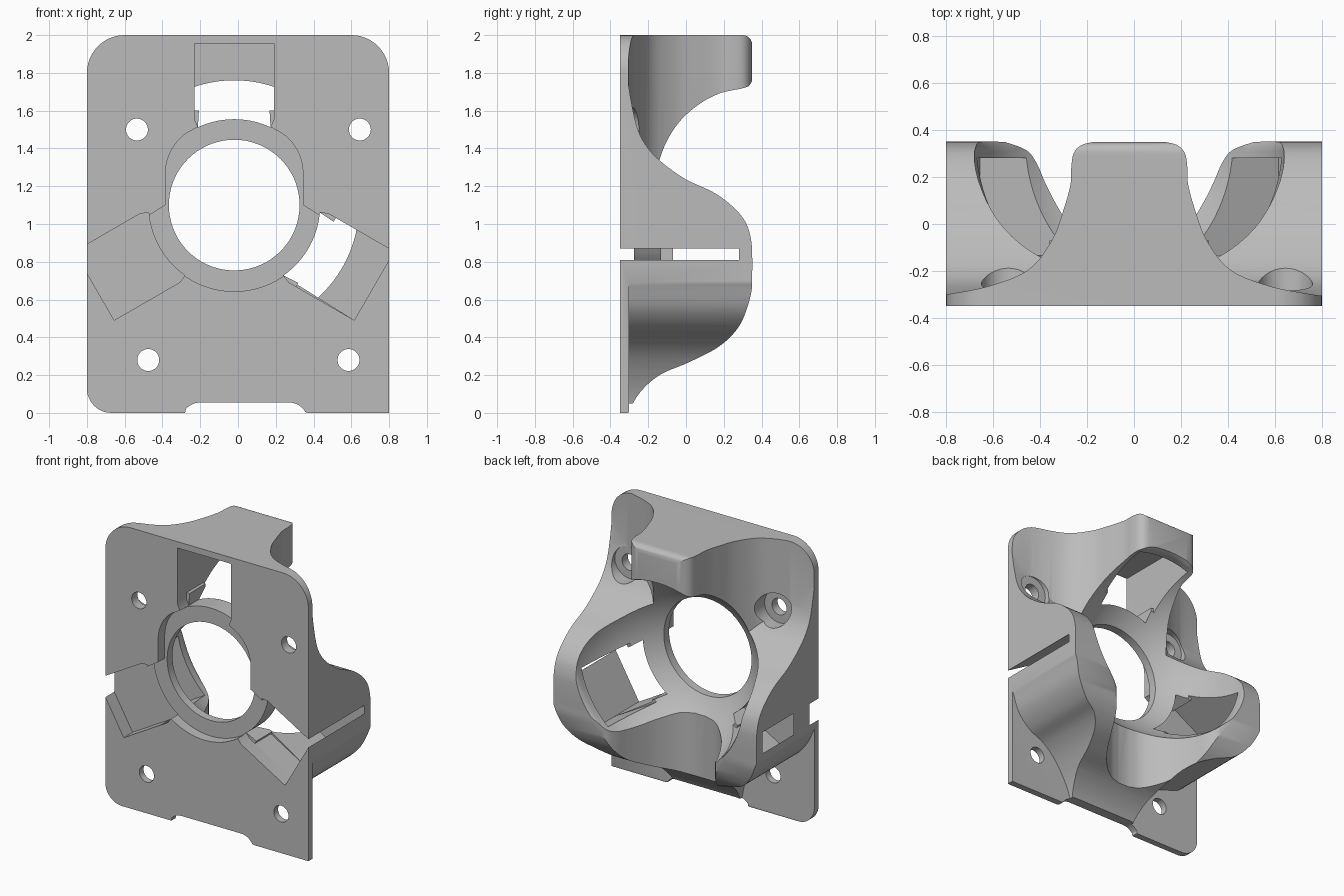
import bpy, bmesh, math
from mathutils import Vector, Matrix

if bpy.data.objects.get("Cube"):
    bpy.data.objects.remove(bpy.data.objects["Cube"], do_unlink=True)

CENTRE = Vector((-0.02, 0, 1.1))
BACK = Vector((0, 1, 0))

grey = bpy.data.materials.new("plain_grey")
grey.use_nodes = True
grey.diffuse_color = (0.5, 0.5, 0.5, 1)
grey.node_tree.nodes["Principled BSDF"].inputs["Base Color"].default_value = (0.5, 0.5, 0.5, 1)


def add_object(name, bm):
    bmesh.ops.recalc_face_normals(bm, faces=bm.faces[:])
    mesh = bpy.data.meshes.new(name)
    bm.to_mesh(mesh)
    bm.free()
    mesh.materials.append(grey)
    obj = bpy.data.objects.new(name, mesh)
    bpy.context.collection.objects.link(obj)
    return obj


def prism(name, points, direction):
    """Closed outline swept along a direction."""
    bm = bmesh.new()
    face = bm.faces.new([bm.verts.new(p) for p in points])
    swept = bmesh.ops.extrude_face_region(bm, geom=[face])
    verts = [v for v in swept["geom"] if isinstance(v, bmesh.types.BMVert)]
    bmesh.ops.translate(bm, verts=verts, vec=direction)
    return add_object(name, bm)


def plan(name, outline, y0, y1):
    """Front outline in x and z swept from y0 to y1."""
    return prism(name, [Vector((x, y0, z)) for x, z in outline], BACK * (y1 - y0))


def side(name, outline):
    """Side outline in y and z swept across the whole width."""
    return prism(name, [Vector((-1, y, z)) for y, z in outline], Vector((2, 0, 0)))


def upright(name, half, closing_y, height):
    """Symmetric outline in x and y swept up or down from the bore centre."""
    section = [(-w, y) for w, y in reversed(half)] + half
    section += [(half[-1][0], closing_y), (-half[-1][0], closing_y)]
    return prism(name, [CENTRE + Vector((w, y, 0)) for w, y in section], Vector((0, 0, height)))


def arc(cx, cz, r, start, end, steps=12):
    angles = [math.radians(start + (end - start) * i / steps) for i in range(steps + 1)]
    return [(cx + r * math.cos(a), cz + r * math.sin(a)) for a in angles]


def smooth_path(points, steps=5):
    """Catmull-Rom curve through a few points."""
    p = [Vector(q) for q in points]
    p = [p[0] * 2 - p[1]] + p + [p[-1] * 2 - p[-2]]
    out = []
    for a, b, c, d in zip(p, p[1:], p[2:], p[3:]):
        for i in range(steps):
            t = i / steps
            out.append(0.5 * (2 * b + (c - a) * t + (2 * a - 5 * b + 4 * c - d) * t * t
                              + (3 * b - a - 3 * c + d) * t ** 3))
    return [tuple(q) for q in out + [p[-2]]]


def combine(target, tool, operation):
    """Boolean the tool into the target, then discard the tool."""
    mod = target.modifiers.new("combine", "BOOLEAN")
    mod.operation, mod.solver, mod.object = operation, "EXACT", tool
    tool.hide_render = True
    graph = bpy.context.evaluated_depsgraph_get()
    graph.update()
    mesh = bpy.data.meshes.new_from_object(target.evaluated_get(graph))
    target.modifiers.clear()
    target.data = mesh
    bpy.data.objects.remove(tool, do_unlink=True)


# Plate slab
body = plan("bearing_mount", [(-1, -0.2), (1, -0.2), (1, 2.2), (-1, 2.2)], -0.35, -0.305)

# Wide lower hump that carries both lower rollers
hump = smooth_path([(-0.32, -0.03), (-0.25, 0.1), (-0.14, 0.2), (0.02, 0.27), (0.18, 0.355), (0.286, 0.467),
                    (0.342, 0.62), (0.35, 0.72), (0.35, 0.85), (0.342, 0.93), (0.315, 1.01), (0.255, 1.085),
                    (0.15, 1.165), (0.0, 1.236), (-0.12, 1.32), (-0.2, 1.4), (-0.255, 1.5),
                    (-0.292, 1.66), (-0.32, 1.85)])
combine(body, side("lower_hump", hump + [(-0.335, 1.85), (-0.335, -0.03)]), "UNION")

# Valley that splits the hump into two lower arms
valley = smooth_path([(0.04, -0.135), (0.12, -0.115), (0.19, -0.07), (0.265, 0.01), (0.32, 0.1), (0.36, 0.18),
                      (0.395, 0.26), (0.44, 0.315), (0.54, 0.353)])
combine(body, upright("lower_valley", valley, 0.5, -1.3), "DIFFERENCE")

# Top arm with flared sides
flare = smooth_path([(0.15, 0.35), (0.205, 0.335), (0.237, 0.30), (0.247, 0.24), (0.25, 0.17), (0.28, 0.06),
                     (0.33, -0.07), (0.43, -0.195), (0.6, -0.265), (0.78, -0.30), (0.9, -0.32)])
combine(body, upright("top_arm", flare, -0.335, 1.0), "UNION")

# Trim to the plate outline with rounded corners and the bottom notch
outline = (arc(0.6, 1.8, 0.2, 0, 90) + arc(-0.6, 1.8, 0.2, 90, 180) + arc(-0.67, 0.13, 0.13, 180, 270)
           + [(-0.28, 0)] + arc(-0.2, -0.045, 0.1, 140, 90, 6) + arc(0.27, -0.045, 0.1, 90, 30, 6)
           + [(0.37, 0), (0.8, 0)])
combine(body, plan("outline_trim", outline, -0.5, 0.5), "INTERSECT")
combine(body, side("top_edge_round", arc(0.3, 1.95, 0.05, 0, 90, 6) + [(0.3, 2.1), (0.4, 2.1), (0.4, 1.95)]),
        "DIFFERENCE")

# Curved reliefs round the lower screws
left_relief = smooth_path([(0.83, 0.72), (0.8, 0.69), (0.745, 0.55), (0.65, 0.45), (0.53, 0.39), (0.425, 0.29),
                           (0.33, 0.13), (0.27, -0.05)])
right_relief = smooth_path([(-0.83, 0.72), (-0.8, 0.69), (-0.74, 0.57), (-0.64, 0.465), (-0.49, 0.41),
                            (-0.34, 0.33), (-0.26, 0.18), (-0.21, -0.05)])
for path, x in ((left_relief, 0.9), (right_relief, -0.9)):
    combine(body, plan("screw_relief", path + [(x, -0.05), (x, 0.72)], -0.302, 0.5), "DIFFERENCE")

# Round cup for the ball, with an eased lip
turn = Matrix.Translation(CENTRE + BACK * 0.352) @ Matrix.Rotation(-math.pi / 2, 4, "X")
bm = bmesh.new()
bmesh.ops.create_uvsphere(bm, u_segments=96, v_segments=48, radius=0.665, matrix=turn)
combine(body, add_object("ball_cup", bm), "DIFFERENCE")
bm = bmesh.new()
bmesh.ops.create_cone(bm, cap_ends=True, segments=96, radius1=0.625, radius2=0.725, depth=0.2, matrix=turn)
combine(body, add_object("cup_lip", bm), "DIFFERENCE")

# Roller pockets cut from the front, keeping the ring round the hole and small inner stops
inner = arc(0, 0, 0.455, -25, 25, 10)
wide = [(0.455, 0.21), (0.855, 0.21)]
stopped = [(0.5, 0.187), (0.5, 0.21), (0.855, 0.21)]
for angle in (90, -30, 210):
    a = math.radians(angle)
    along, across = Vector((math.cos(a), 0, math.sin(a))), Vector((-math.sin(a), 0, math.cos(a)))
    for edge, y0, y1 in ((wide, -0.4, -0.25), (stopped, -0.26, -0.06), (wide, -0.07, 0.28)):
        shape = inner + edge + [(u, -w) for u, w in reversed(edge)]
        points = [CENTRE + along * u + across * w + BACK * y0 for u, w in shape]
        combine(body, prism("roller_pocket", points, BACK * (y1 - y0)), "DIFFERENCE")

# Shallow front recess: round below, narrower arch above
cx, cz = CENTRE.x, CENTRE.z
arch = smooth_path([(0.365, 0.17), (0.355, 0.235), (0.325, 0.305), (0.27, 0.368), (0.19, 0.415)], 3)
recess = (arc(cx, cz, 0.457, 187, 353, 40) + [(cx + 0.365, cz)] + [(cx + x, cz + z) for x, z in arch]
          + arc(cx, cz, 0.457, 64, 116, 10) + [(cx - x, cz + z) for x, z in reversed(arch)] + [(cx - 0.365, cz)])
combine(body, plan("front_recess", recess, -0.45, -0.275), "DIFFERENCE")

# Main bore
combine(body, plan("main_bore", arc(cx, cz, 0.346, 0, 355, 71), -0.6, 0.6), "DIFFERENCE")

# Screw holes with wide head clearance behind
for x, z in ((-0.535, 1.5), (0.645, 1.5), (-0.475, 0.28), (0.585, 0.28)):
    for radius, start in ((0.058, -0.5), (0.115, -0.285)):
        combine(body, plan("screw_cut", arc(x, z, radius, 0, 350, 35), start, 0.5), "DIFFERENCE")

# Smooth shading with sharp creases
bpy.ops.object.select_all(action="DESELECT")
body.select_set(True)
bpy.context.view_layer.objects.active = body
bpy.ops.object.shade_smooth_by_angle(angle=math.radians(30))
